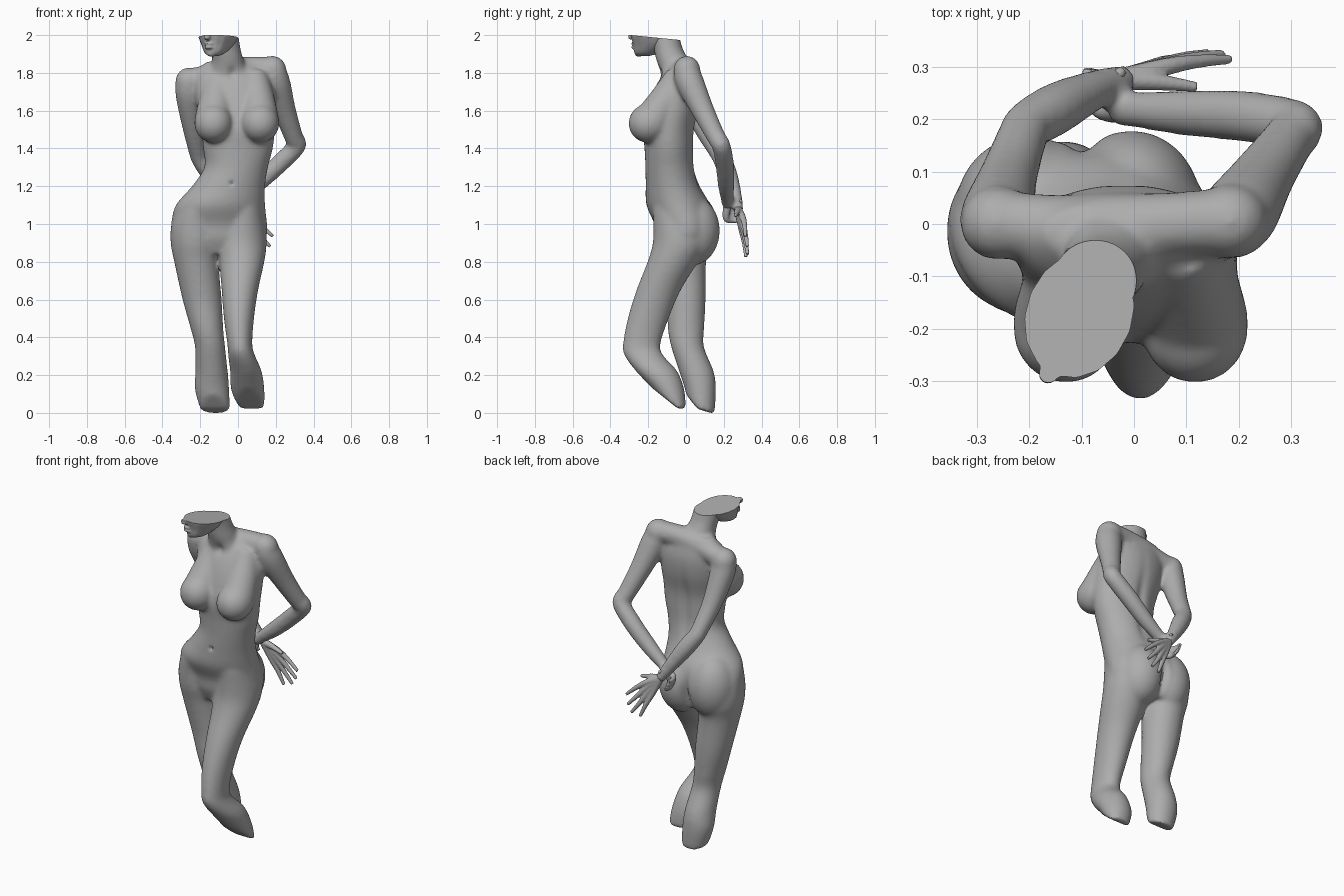
import bpy, bmesh, math
from mathutils import Vector, Matrix

if "Cube" in bpy.data.objects:
    bpy.data.objects.remove(bpy.data.objects["Cube"])

stone = bpy.data.materials.new("stone grey")
stone.use_nodes = True
stone.diffuse_color = (0.42, 0.42, 0.42, 1)
stone.node_tree.nodes["Principled BSDF"].inputs["Base Color"].default_value = (0.42, 0.42, 0.42, 1)


def spline(rows, steps=5):
    """Catmull-Rom points through rows of numbers."""
    out = []
    for i in range(len(rows) - 1):
        p0, p1, p2, p3 = (rows[max(0, min(len(rows) - 1, i + k))] for k in (-1, 0, 1, 2))
        for s in range(steps):
            t = s / steps
            out.append([0.5 * (2 * b + (c - a) * t + (2 * a - 5 * b + 4 * c - d) * t * t
                               + (3 * b - a - 3 * c + d) * t ** 3)
                        for a, b, c, d in zip(p0, p1, p2, p3)])
    return out + [list(rows[-1])]


def skin(rings):
    """Closed tube through rings of points."""
    bm = bmesh.new()
    vs = [[bm.verts.new(p) for p in r] for r in rings]
    n = len(vs[0])
    for a, b in zip(vs, vs[1:]):
        for i in range(n):
            bm.faces.new((a[i], a[(i + 1) % n], b[(i + 1) % n], b[i]))
    bm.faces.new(vs[0])
    bm.faces.new(vs[-1])
    bmesh.ops.recalc_face_normals(bm, faces=bm.faces)
    return bm


def loft(rows, turn=0, n=32):
    """Level ellipses given as z, centre x, half x, centre y, half y."""
    rings = []
    for z, cx, rx, cy, ry in spline(rows):
        ring = []
        for i in range(n):
            a = 2 * math.pi * i / n
            v = Matrix.Rotation(turn, 3, 'Z') @ Vector((rx * math.cos(a), ry * math.sin(a), 0))
            ring.append(v + Vector((cx, cy, z)))
        rings.append(ring)
    return skin(rings)


def tube(rows, n=16):
    """Round limb along points given as x, y, z, radius."""
    pts = spline(rows)
    rings = []
    for i, p in enumerate(pts):
        d = Vector(pts[min(i + 1, len(pts) - 1)][:3]) - Vector(pts[max(i - 1, 0)][:3])
        u = d.cross(Vector((0.3, -1, 0.4))).normalized()
        w = d.cross(u).normalized()
        rings.append([Vector(p[:3]) + p[3] * (u * math.cos(2 * math.pi * k / n) + w * math.sin(2 * math.pi * k / n))
                      for k in range(n)])
    return skin(rings)


def ball(c, r):
    bm = bmesh.new()
    bmesh.ops.create_uvsphere(bm, u_segments=24, v_segments=16, radius=1,
                              matrix=Matrix.Translation(c) @ Matrix.Diagonal((*r, 1)))
    return bm


def cut(bm, point, normal):
    """Slice off everything on the normal's side and cap it."""
    bmesh.ops.bisect_plane(bm, geom=bm.verts[:] + bm.edges[:] + bm.faces[:], plane_co=point,
                           plane_no=normal, clear_outer=True)
    bmesh.ops.holes_fill(bm, edges=[e for e in bm.edges if e.is_boundary])
    return bm


def fuse(name, parts, voxel, rounds):
    """Merge overlapping parts into one smooth skin."""
    me = bpy.data.meshes.new(name)
    joined = bmesh.new()
    for p in parts:
        p.to_mesh(me)
        joined.from_mesh(me)
        p.free()
    joined.to_mesh(me)
    joined.free()
    ob = bpy.data.objects.new(name, me)
    bpy.context.collection.objects.link(ob)
    m = ob.modifiers.new("merge", 'REMESH')
    m.mode, m.voxel_size = 'VOXEL', voxel
    s = ob.modifiers.new("soften", 'SMOOTH')
    s.factor, s.iterations = 0.5, rounds
    baked = bpy.data.meshes.new_from_object(ob.evaluated_get(bpy.context.evaluated_depsgraph_get()))
    ob.modifiers.clear()
    ob.data = baked
    baked.materials.clear()
    baked.materials.append(stone)
    return ob


def finish(ob):
    bpy.ops.object.select_all(action='DESELECT')
    ob.select_set(True)
    bpy.context.view_layer.objects.active = ob
    bpy.ops.object.shade_smooth_by_angle(angle=math.radians(35))


# Trunk from hips to collar
parts = [loft([(0.84, -.10, .16, -.01, .11), (.92, -.10, .245, -.005, .15), (1.0, -.10, .254, -.005, .163),
               (1.1, -.093, .237, -.04, .17), (1.2, -.05, .194, -.07, .144), (1.3, -.01, .169, -.085, .13),
               (1.4, 0, .185, -.09, .13), (1.5, 0, .196, -.092, .136), (1.62, -.01, .208, -.066, .135),
               (1.72, -.02, .21, -.045, .12), (1.8, -.035, .19, -.03, .09), (1.86, -.04, .13, -.015, .055)])]
# Shoulder bar with rounded ends, and neck
parts.append(tube([(-.265, 0, 1.755, .066), (-.15, -.005, 1.785, .062), (-.04, -.01, 1.81, .07),
                   (.08, 0, 1.825, .062), (.185, .005, 1.82, .066)]))
parts.append(ball((-.26, .002, 1.755), (.073, .072, .074)))
parts.append(ball((.182, .005, 1.815), (.075, .072, .076)))
parts.append(loft([(1.76, -.04, .14, -.03, .095), (1.83, -.05, .095, -.055, .09), (1.88, -.055, .082, -.076, .085),
                   (1.94, -.068, .08, -.098, .077), (2.04, -.085, .085, -.125, .082)]))
# Bust as teardrops sloping out of the chest
for x in (-.13, .117):
    parts.append(tube([(x * .75, -.035, 1.79, .07), (x * .87, -.095, 1.67, .09), (x, -.175, 1.55, .1),
                       (x, -.19, 1.53, .1)], 24))
    parts.append(ball((x, -.2, 1.533), (.102, .105, .104)))
# Buttocks
parts.append(ball((-.205, .025, .98), (.138, .145, .19)))
parts.append(ball((-.005, .032, .965), (.135, .148, .185)))

# Standing right leg and bent left leg, each with a slanted end
right_leg = loft([(1.2, -.17, .05, -.07, .07), (1.1, -.205, .1, -.045, .13), (1.0, -.222, .13, -.02, .148),
                  (.9, -.223, .134, -.012, .148), (.8, -.22, .118, -.015, .122), (.6, -.19, .104, 0, .104),
                  (.45, -.165, .087, 0, .097), (.35, -.148, .08, .008, .087), (.22, -.14, .086, .055, .092),
                  (.12, -.137, .091, .077, .082), (-.02, -.115, .072, .087, .063)])
cut(right_leg, (0, .13, 0), (0, -.3, -1))
parts.append(cut(right_leg, (0, .02, .072), (0, -1, -.8)))
left_leg = loft([(1.2, .03, .05, -.08, .07), (1.1, .03, .09, -.055, .12), (1.0, .025, .118, -.03, .143),
                 (.9, .02, .132, -.03, .146), (.8, .02, .12, -.07, .134), (.65, .01, .097, -.145, .118),
                 (.5, .005, .08, -.2, .109), (.36, .01, .066, -.235, .1), (.3, .02, .072, -.22, .104),
                 (.22, .042, .084, -.155, .11), (.12, .052, .089, -.09, .082), (.02, .075, .068, -.05, .05)])
parts.append(cut(left_leg, (0, -.165, .12), (0, -.62, -.78)))

# Arms folded behind the back
parts.append(tube([(.182, 0, 1.81, .072), (.205, .025, 1.74, .075), (.247, .09, 1.6, .061), (.295, .16, 1.46, .051),
                   (.312, .187, 1.415, .05), (.21, .206, 1.31, .05), (.1, .212, 1.21, .045), (.0, .218, 1.13, .035),
                   (-.035, .22, 1.1, .034)]))
parts.append(tube([(-.262, 0, 1.755, .07), (-.26, .02, 1.68, .071), (-.24, .09, 1.52, .057), (-.212, .17, 1.38, .049),
                   (-.2, .19, 1.345, .049), (-.15, .22, 1.27, .051), (-.09, .25, 1.18, .042), (-.03, .274, 1.09, .031),
                   (-.015, .278, 1.07, .03)]))

body = fuse("figure_body", parts, .009, 24)
bm = bmesh.new()
bm.from_mesh(body.data)


def dent(p, r, push):
    """Press a soft hollow into the skin; r is the reach along each axis."""
    for v in bm.verts:
        q = sum(((v.co[i] - p[i]) / r[i]) ** 2 for i in range(3))
        if q < 6:
            v.co += Vector(push) * math.exp(-q)


dent((-.035, -.21, 1.215), (.010, .06, .011), (0, .015, 0))    # navel
dent((-.02, .05, 1.4), (.03, .05, .22), (0, -.015, 0))         # spine
dent((-.10, .15, .94), (.024, .08, .10), (0, -.03, 0))         # cleft
dent((-.03, -.15, 1.8), (.022, .06, .03), (0, .012, 0))        # throat hollow


def crop(ob, bm):
    """Flat, slightly tilted cut across the head."""
    cut(bm, (-.1, -.29, 2.0), (0, .1, 1))
    bm.to_mesh(ob.data)
    bm.free()
    finish(ob)


crop(body, bm)

# Lower face: jaw, nose, lips and chin
face = [loft([(1.89, -.128, .026, -.222, .03), (1.905, -.122, .052, -.208, .068), (1.95, -.108, .083, -.176, .108),
              (2.0, -.103, .106, -.166, .132), (2.04, -.10, .11, -.163, .138)], turn=-.38, n=16),
        ball((-.14, -.25, 1.905), (.028, .022, .02)),
        tube([(-.15, -.26, 2.04, .018), (-.163, -.285, 2.0, .019), (-.164, -.29, 1.977, .015)])]
face += [ball((-.152, -.272, z), (.027, .018, .01)) for z in (1.954, 1.935)]
head = fuse("lower_head", face, .006, 4)
bm = bmesh.new()
bm.from_mesh(head.data)
crop(head, bm)


# Hands: palm strands running into tapered fingers
def hand(name, wrist, knuckles, middles, tips, thumb):
    strands = []
    for k, m, t in zip(knuckles, middles, tips):
        strands.append(tube([(*wrist, .023), (*k, .0175), (*m, .0135), (*t, .0095)], 10))
    strands.append(tube([(*wrist, .021), (*thumb[0], .017), (*thumb[1], .010)], 10))
    finish(fuse(name, strands, .005, 3))


hand("right_hand", (-.02, .276, 1.075),
     [(.06, .3, 1.035), (.052, .299, 1.01), (.04, .297, .99), (.022, .294, .975)],
     [(.122, .311, .99), (.11, .315, .945), (.09, .315, .912), (.058, .309, .90)],
     [(.185, .315, .935), (.17, .325, .88), (.142, .326, .84), (.09, .317, .825)],
     [(.04, .272, 1.065), (.12, .262, 1.045)])
hand("left_hand", (-.03, .22, 1.1),
     [(-.068, .22, 1.075), (-.063, .217, 1.058), (-.055, .215, 1.042), (-.045, .213, 1.028)],
     [(-.09, .262, 1.075), (-.086, .26, 1.055), (-.077, .258, 1.035), (-.066, .254, 1.018)],
     [(-.088, .298, 1.08), (-.08, .298, 1.058), (-.07, .296, 1.036), (-.058, .29, 1.018)],
     [(-.045, .265, 1.125), (-.02, .295, 1.115)])
